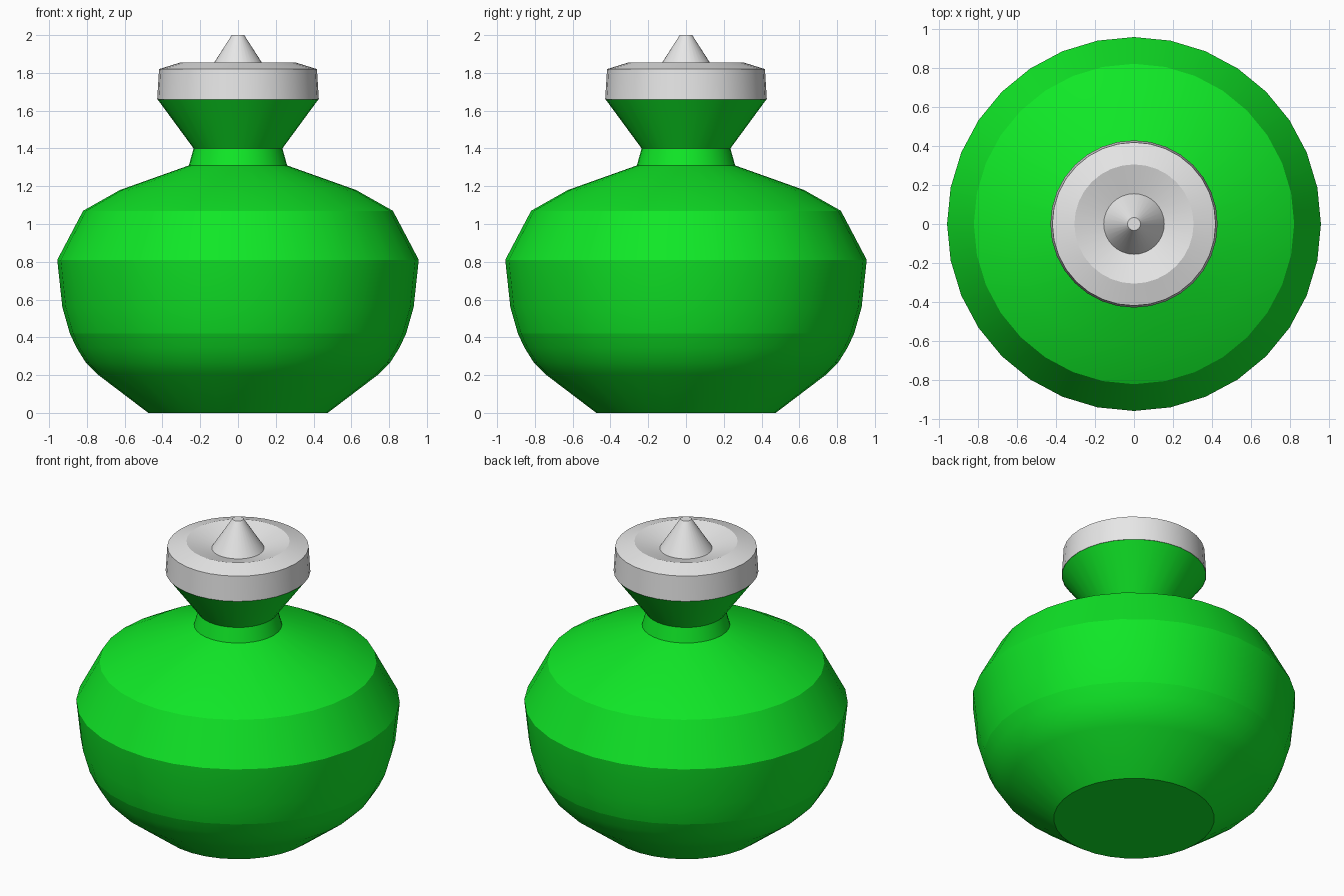
import bpy
import bmesh
from math import sin, cos, tau, radians

SEGMENTS = 32

cube = bpy.data.objects.get("Cube")
if cube:
    bpy.data.objects.remove(cube, do_unlink=True)


def make_material(name, rgb):
    mat = bpy.data.materials.new(name)
    mat.use_nodes = True
    mat.diffuse_color = (*rgb, 1)
    mat.node_tree.nodes["Principled BSDF"].inputs["Base Color"].default_value = (*rgb, 1)
    return mat


def lathe(name, profile, mat, creases=()):
    """Revolve (radius, height) points around z, close both ends; crease chosen rings."""
    bm = bmesh.new()
    rings = []
    for r, z in profile:
        angles = [tau * i / SEGMENTS for i in range(SEGMENTS)]
        rings.append([bm.verts.new((r * cos(a), r * sin(a), z)) for a in angles])
    for low, high in zip(rings, rings[1:]):
        for i in range(SEGMENTS):
            j = (i + 1) % SEGMENTS
            bm.faces.new((low[i], low[j], high[j], high[i]))
    bm.faces.new(rings[0][::-1])
    bm.faces.new(rings[-1])
    mesh = bpy.data.meshes.new(name)
    bm.to_mesh(mesh)
    bm.free()
    mesh.materials.append(mat)
    obj = bpy.data.objects.new(name, mesh)
    bpy.context.collection.objects.link(obj)

    # Smooth surface with sharp rims
    bpy.ops.object.select_all(action="DESELECT")
    obj.select_set(True)
    bpy.context.view_layer.objects.active = obj
    bpy.ops.object.shade_smooth_by_angle(angle=radians(30))
    for edge in mesh.edges:
        heights = [mesh.vertices[v].co.z for v in edge.vertices]
        if any(all(abs(h - c) < 0.001 for h in heights) for c in creases):
            edge.use_edge_sharp = True
    return obj


green = make_material("bright green", (0.005, 0.8, 0.02))
grey = make_material("light grey", (0.8, 0.8, 0.8))

# Bulbous body with narrow neck and flared mouth
lathe("bottle_body", [
    (0.475, 0), (0.745, 0.205), (0.805, 0.265), (0.855, 0.345), (0.89, 0.42),
    (0.93, 0.56), (0.957, 0.81), (0.82, 1.07), (0.625, 1.18),
    (0.26, 1.31), (0.235, 1.40), (0.426, 1.66),
], green, creases=(0.42, 0.81, 1.07))

# Lid with a dished top and a pointed knob
lathe("lid", [
    (0.428, 1.66), (0.418, 1.82), (0.305, 1.855),
    (0.155, 1.81), (0.033, 2.0),
], grey, creases=(1.82, 1.855))
